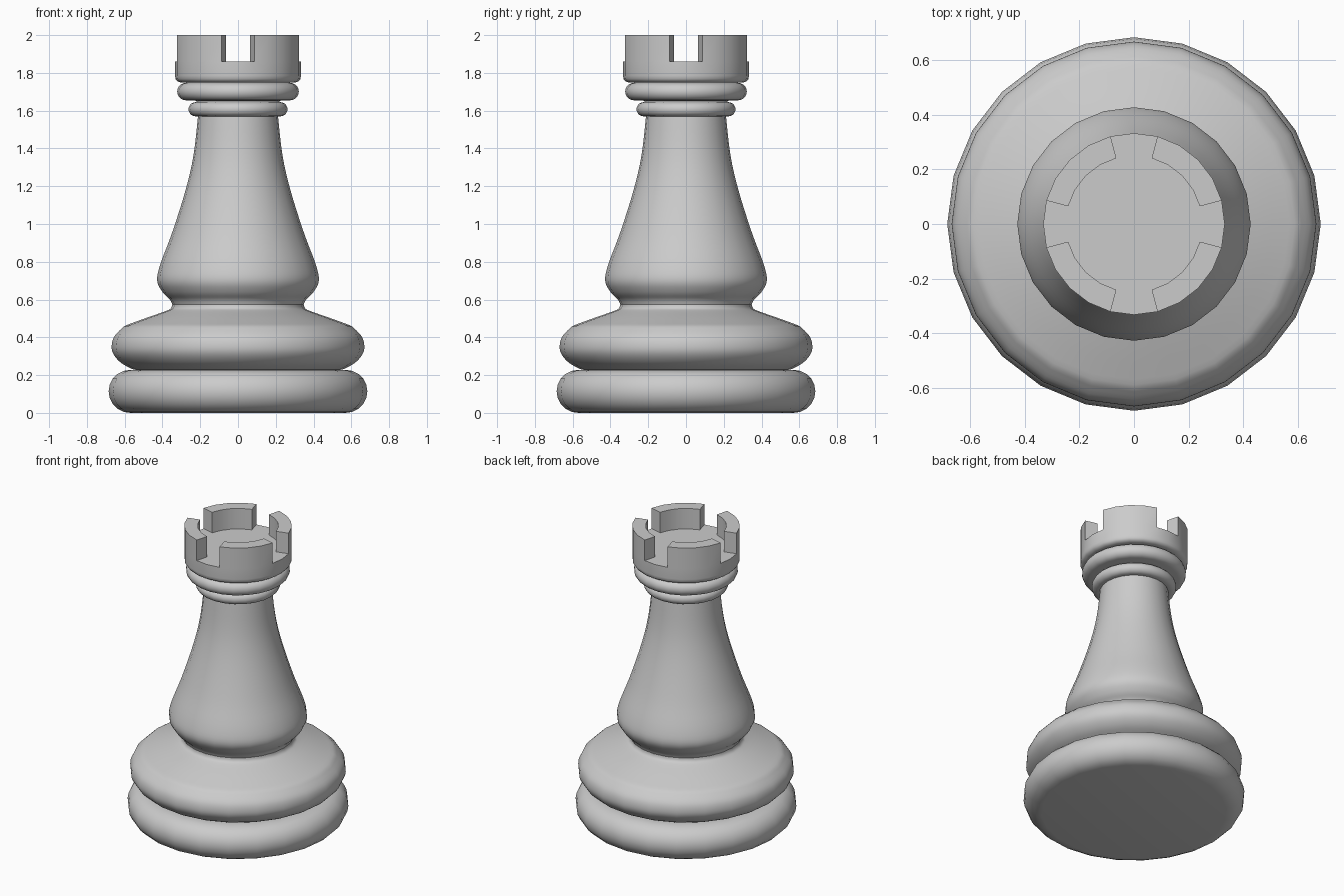
import bpy, bmesh
from math import sin, cos, pi, radians

if "Cube" in bpy.data.objects:
    bpy.data.objects.remove(bpy.data.objects["Cube"])

SIDES = 24


def bulge(outer, low, high, steps=10):
    """Half-round rim profile from its bottom to its top."""
    h = (high - low) / 2
    return [(outer - h + h * cos(a), low + h + h * sin(a))
            for a in (-pi / 2 + pi * i / steps for i in range(steps + 1))]


def smooth(points, steps=4):
    """Catmull-Rom curve through the profile points."""
    p = [points[0]] + points + [points[-1]]
    out = []
    for a, b, c, d in zip(p, p[1:], p[2:], p[3:]):
        for i in range(steps):
            t = i / steps
            out.append(tuple(
                0.5 * (2 * q + (r - o) * t + (2 * o - 5 * q + 4 * r - s) * t * t
                       + (3 * q - o - 3 * r + s) * t ** 3)
                for o, q, r, s in zip(a, b, c, d)))
    return out + [points[-1]]


def lathe(name, profile, edit=None):
    """Revolve a profile (radius, height) around z; radius 0 closes the end."""
    bm = bmesh.new()
    rings = []
    for r, z in profile:
        n = SIDES if r > 0 else 1
        rings.append([bm.verts.new((r * cos(2 * pi * i / SIDES), r * sin(2 * pi * i / SIDES), z))
                      for i in range(n)])
    bands = []
    for lo, hi in zip(rings, rings[1:]):
        band = []
        for i in range(SIDES):
            j = (i + 1) % SIDES
            corners = [lo[i % len(lo)], lo[j % len(lo)], hi[j % len(hi)], hi[i % len(hi)]]
            band.append(bm.faces.new(list(dict.fromkeys(corners))))
        bands.append(band)
    if edit:
        edit(bm, bands)
    mesh = bpy.data.meshes.new(name)
    bm.to_mesh(mesh)
    bm.free()
    ob = bpy.data.objects.new(name, mesh)
    bpy.context.collection.objects.link(ob)
    bpy.ops.object.select_all(action='DESELECT')
    ob.select_set(True)
    bpy.context.view_layer.objects.active = ob
    bpy.ops.object.shade_smooth_by_angle(angle=radians(35))
    return ob


def raise_merlons(bm, bands):
    """Extrude the crown's rim band, leaving four two-segment gaps on the axes."""
    rim = [f for i, f in enumerate(bands[-2]) if i % 6 not in (0, 5)]
    made = bmesh.ops.extrude_face_region(bm, geom=rim)['geom']
    bmesh.ops.translate(bm, vec=(0, 0, 0.14),
                        verts=[v for v in made if isinstance(v, bmesh.types.BMVert)])
    left = [f for f in rim if f.is_valid]
    if left:
        bmesh.ops.delete(bm, geom=left, context='FACES_ONLY')


# Base foot
lathe("base_foot", [(0, 0)] + bulge(0.685, 0, 0.228) + [(0.54, 0.228)])

# Sloped upper foot
lathe("upper_foot", [(0.54, 0.228)]
      + smooth([(0.555, 0.23), (0.615, 0.262), (0.656, 0.305), (0.669, 0.35),
                (0.655, 0.405), (0.605, 0.457)])
      + smooth([(0.59, 0.465), (0.48, 0.505), (0.38, 0.54), (0.355, 0.555), (0.348, 0.575)]))

# Waisted body
lathe("body", smooth([(0.348, 0.575), (0.362, 0.602), (0.40, 0.64), (0.428, 0.70),
                      (0.412, 0.785), (0.352, 0.945), (0.292, 1.13), (0.252, 1.28),
                      (0.229, 1.41), (0.212, 1.57)]))

# Collar rings
lathe("lower_collar", [(0.212, 1.57)] + bulge(0.262, 1.57, 1.645) + [(0.215, 1.652)])
lathe("upper_collar", [(0.215, 1.652)] + bulge(0.322, 1.655, 1.747) + [(0.27, 1.75)])

# Crown with four merlons
lathe("crown", [(0.27, 1.75), (0.305, 1.75), (0.322, 1.756), (0.331, 1.768), (0.333, 1.785),
                (0.333, 1.86), (0.25, 1.86), (0, 1.86)], raise_merlons)
